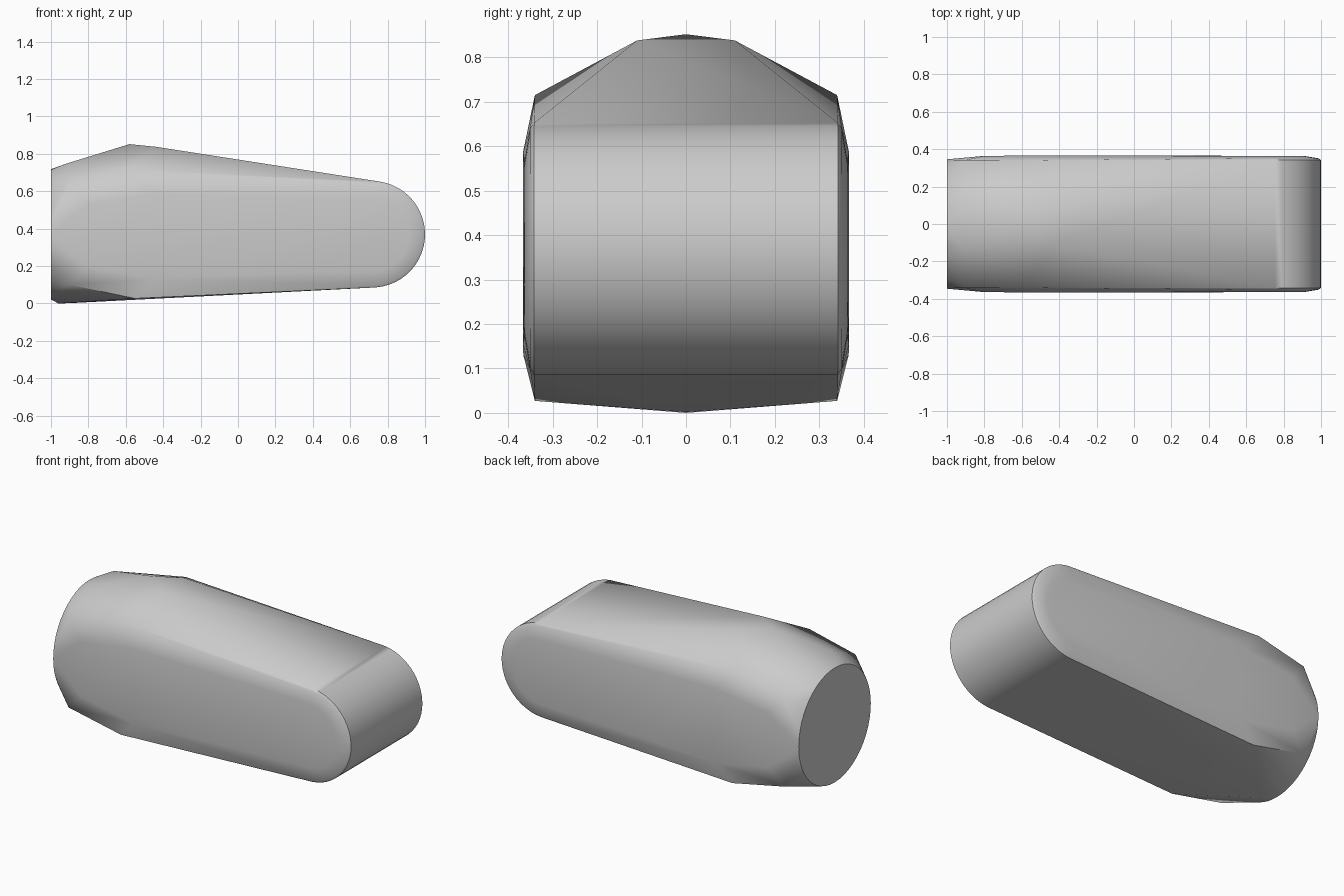
import bpy
import bmesh
from math import sin, cos, radians, tau

cube = bpy.data.objects.get("Cube")
if cube:
    bpy.data.objects.remove(cube, do_unlink=True)

grey = bpy.data.materials.new("mid grey")
grey.use_nodes = True
colour = (0.6, 0.6, 0.6, 1)
grey.diffuse_color = colour
grey.node_tree.nodes["Principled BSDF"].inputs["Base Color"].default_value = colour

MID = 0.37
points = []


def mirrored(x, y, z):
    """Add a point on both sides of the centre plane."""
    points.extend([(x, y, z), (x, -y, z)])


# Flat round butt end
for i in range(48):
    a = tau * i / 48
    points.append((-1, 0.346 * cos(a), MID + 0.348 * sin(a)))

# Rounded nose: a half cylinder with slightly domed sides
for radius, width in ((0.285, 0.342), (0.272, 0.351), (0.2, 0.363)):
    for i in range(25):
        a = radians(-93 + 175 * i / 24)
        mirrored(0.715 + radius * cos(a), width, MID + radius * sin(a))

# Crown and keel on the centre line
points += [(-0.58, 0, 0.852), (-0.96, 0, 0), (-0.9, 0, 0.002)]
mirrored(-0.44, 0.11, 0.838)
mirrored(-0.92, 0.12, 0.747)

# Shoulder and lower corners
mirrored(-0.59, 0.34, 0.715)
mirrored(-0.9, 0.342, 0.642)
mirrored(-0.9, 0.342, 0.1)
mirrored(-0.55, 0.34, 0.027)

# Gently swollen flanks
mirrored(-0.45, 0.367, 0.585)
mirrored(0, 0.367, 0.155)
mirrored(-0.45, 0.366, 0.13)
mirrored(-0.8, 0.364, 0.53)
mirrored(-0.8, 0.364, 0.2)

bm = bmesh.new()
for p in points:
    bm.verts.new(p)
hull = bmesh.ops.convex_hull(bm, input=bm.verts[:])
loose = {g for g in hull["geom_interior"] + hull["geom_unused"]
         if isinstance(g, bmesh.types.BMVert)}
bmesh.ops.delete(bm, geom=list(loose), context="VERTS")
bmesh.ops.dissolve_limit(bm, angle_limit=radians(0.3),
                         verts=bm.verts[:], edges=bm.edges[:])
bmesh.ops.recalc_face_normals(bm, faces=bm.faces[:])

mesh = bpy.data.meshes.new("body")
bm.to_mesh(mesh)
bm.free()
mesh.materials.append(grey)
body = bpy.data.objects.new("body", mesh)
bpy.context.collection.objects.link(body)
bpy.ops.object.select_all(action="DESELECT")
body.select_set(True)
bpy.context.view_layer.objects.active = body
bpy.ops.object.shade_smooth_by_angle(angle=radians(32))
